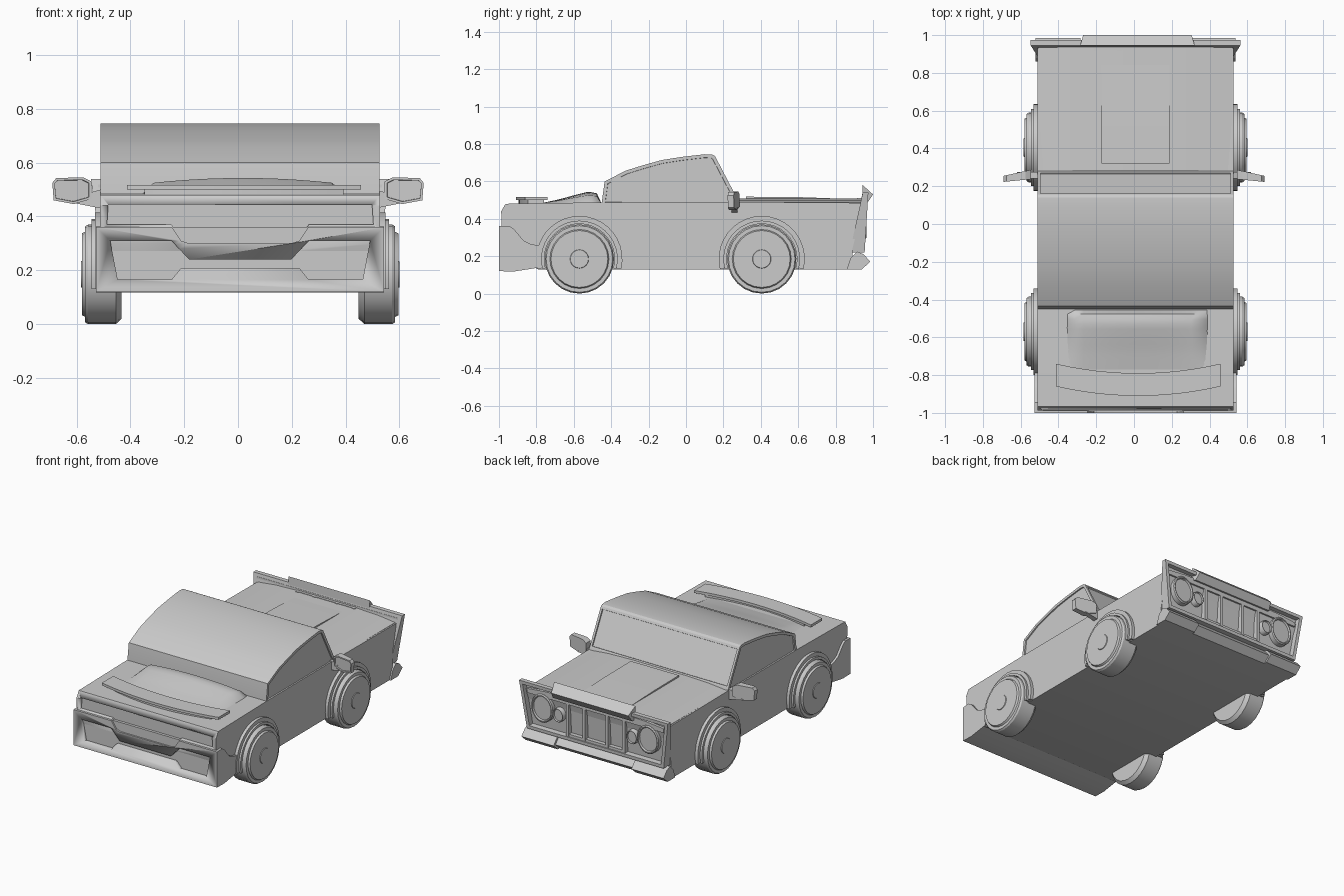
import bpy, bmesh, math
from mathutils import Matrix, Vector

if "Cube" in bpy.data.objects:
    bpy.data.objects.remove(bpy.data.objects["Cube"])

CX = 0.008  # body centre line


def finish(name, bm, angle=25):
    bmesh.ops.recalc_face_normals(bm, faces=bm.faces[:])
    me = bpy.data.meshes.new(name)
    bm.to_mesh(me)
    bm.free()
    ob = bpy.data.objects.new(name, me)
    bpy.context.collection.objects.link(ob)
    bpy.ops.object.select_all(action='DESELECT')
    ob.select_set(True)
    bpy.context.view_layer.objects.active = ob
    bpy.ops.object.shade_smooth_by_angle(angle=math.radians(angle))
    return ob


def prism(name, pts, axis, a, b, insets=(), warp=None):
    """Extrude a 2D outline along an axis; insets = (direction, width, depth)."""
    def place(p, d):
        return {'x': (d, p[0], p[1]), 'y': (p[0], d, p[1]), 'z': (p[0], p[1], d)}[axis]
    bm = bmesh.new()
    lo = [bm.verts.new(place(p, a)) for p in pts]
    hi = [bm.verts.new(place(p, b)) for p in pts]
    bm.faces.new(lo)
    bm.faces.new(hi)
    n = len(pts)
    for i in range(n):
        j = (i + 1) % n
        bm.faces.new((lo[i], lo[j], hi[j], hi[i]))
    if warp:
        for v in bm.verts:
            v.co = warp(v.co)
    bmesh.ops.recalc_face_normals(bm, faces=bm.faces[:])
    bm.normal_update()
    for d, width, depth in insets:
        f = max(bm.faces, key=lambda f: f.normal.dot(Vector(d).normalized()) * (1 + .01 * f.calc_area()))
        bmesh.ops.inset_individual(bm, faces=[f], thickness=width, depth=0, use_even_offset=True)
        bmesh.ops.inset_individual(bm, faces=[f], thickness=.001, depth=-depth, use_even_offset=True)
    return finish(name, bm)


def box(name, x0, x1, y0, y1, z0, z1):
    return prism(name, [(x0, y0), (x1, y0), (x1, y1), (x0, y1)], 'z', z0, z1)


def lathe(name, prof, mat, n=24):
    """Revolve (distance along axis, radius) pairs around local x."""
    bm = bmesh.new()
    rings = [[bm.verts.new(mat @ Vector((d, r * math.cos(t * math.tau / n), r * math.sin(t * math.tau / n))))
              for t in range(n)] for d, r in prof]
    for p, q in zip(rings, rings[1:]):
        for i in range(n):
            j = (i + 1) % n
            bm.faces.new((p[i], p[j], q[j], q[i]))
    bm.faces.new(rings[0])
    bm.faces.new(rings[-1])
    return finish(name, bm, 30)


def cut(ob, cutter):
    m = ob.modifiers.new("cut", 'BOOLEAN')
    m.operation, m.solver, m.object = 'DIFFERENCE', 'EXACT', cutter
    cutter.hide_render = True
    bpy.context.view_layer.objects.active = ob
    bpy.ops.object.modifier_apply(modifier=m.name)
    bpy.data.objects.remove(cutter)


def both(half):
    """Mirror a half outline about the centre line."""
    return [(CX + x, z) for x, z in half] + [(CX - x, z) for x, z in reversed(half)]


# lower body with the recessed tail panel
body = prism("lower_body", [(-.95, .2), (-.985, .3), (-.988, .44), (-.965, .48), (-.45, .488), (.3, .49),
                            (.95, .485), (.89, .24), (.89, .13), (-.79, .13)], 'x', CX - .52, CX + .52)
cut(body, prism("tail_cutter", both([(.19, .28), (.255, .37), (.495, .37), (.49, .445)]), 'y', -1.1, -.972))

# rear bumper with notched top and hexagonal recess
bumper = prism("rear_bumper", [(-1, .12), (-1, .36), (-.945, .362), (-.92, .345), (-.87, .285), (-.83, .265),
                               (-.78, .255), (-.78, .14), (-.92, .118)], 'x', CX - .535, CX + .535)
cut(bumper, prism("notch_cutter", both([(.19, .3), (.22, .31), (.26, .37)]), 'y', -1.1, -.989))
recess = [(.19, .24), (.255, .31), (.483, .31), (.455, .165), (.255, .165), (.22, .208)]
cut(bumper, prism("recess_cutter", both(recess), 'y', -1.1, -.975))

# fastback cabin with inset windows
prism("cabin", [(.285, .47), (.278, .5), (.155, .735), (.14, .743), (.10, .745), (-.02, .731), (-.13, .714), (-.23, .686),
                (-.32, .658), (-.435, .6), (-.45, .49), (-.45, .47)], 'x', CX - .518, CX + .518,
      [((1, 0, 0), .018, .008), ((-1, 0, 0), .018, .008), ((0, .89, .46), .015, .008)])

# bonnet, gently crowned, with a raised centre panel
prism("bonnet", both([(.2, .507), (.38, .501), (.51, .488), (.51, .46)]), 'y', .28, .955)
prism("bonnet_panel", [(.32, .48), (.32, .518), (.6, .516), (.95, .503), (.95, .48)], 'x', CX - .18, CX + .18)

# boot lid bulge
bm = bmesh.new()
bmesh.ops.create_grid(bm, x_segments=16, y_segments=12, size=.5)
curve = [(0, .484), (.3, .505), (.55, .527), (.75, .543), (.88, .541), (1, .525)]
for v in bm.verts:
    u, t = v.co.x * 2, v.co.y + .5
    for (t0, z0), (t1, z1) in zip(curve, curve[1:]):
        if t0 - 1e-6 <= t <= t1 + 1e-6:
            z = z0 + (z1 - z0) * (t - t0) / (t1 - t0)
    z = .484 + (z - .484) * (1 - .4 * u * u)
    if abs(u) > .99 or t > .99:
        z = .478
    v.co = (.018 + .38 * u, -.77 + .32 * t, z)
finish("boot_bulge", bm, 40)


# curved boot spoiler and its foot
def arc(w, y0, y1, n=12):
    us = [-1 + 2 * i / n for i in range(n + 1)]
    return [(.022 + w * u, y0 + .05 * u * u) for u in us] + [(.022 + w * u, y1 + .05 * u * u) for u in reversed(us)]


prism("spoiler", arc(.435, -.91, -.79), 'z', .5, .517)
prism("spoiler_foot", arc(.37, -.895, -.81), 'z', .475, .502)

# nose frame: near vertical front, back face raked
def rake(co):
    h = (.54 - co.z) / .32
    return Vector((co.x, (.975 - .02 * h) if co.y > .5 else (.945 - .07 * h), co.z))


prism("nose_frame", both([(.51, .22), (.555, .54)]), 'y', 0, 1, [((0, 1, 0), .022, .035)], rake)
# pointed lip over the nose
prism("nose_lip", [(.94, .49), (.945, .58), (1.0, .53), (.97, .485)], 'x', CX - .28, CX + .30,
      warp=lambda c: Vector((CX + (c.x - CX) * (1.05 - (c.y - .94)), c.y, c.z)))
# grille surround and bars
for x in (-.21, -.085, .085, .21):
    box("grille_bar", CX + x - .01, CX + x + .01, .915, .955, .245, .51)
box("grille_top_rail", CX - .21, CX + .21, .92, .955, .485, .51)
box("grille_bottom_rail", CX - .21, CX + .21, .915, .95, .24, .26)

# front bumper: pointed outer sections, smaller middle
chin = [(.86, .13), (.88, .19), (.915, .225), (.95, .21), (.985, .17), (.94, .13)]
for s in (1, -1):
    prism("front_bumper_end", chin, 'x', CX + s * .29, CX + s * .53)
prism("front_bumper_middle", [(y - .02 if y > .93 else y, z) for y, z in chin], 'x', CX - .29, CX + .29)

for s in (1, -1):
    side = "right" if s > 0 else "left"
    # headlamps, large and small
    for nm, x, z, rx, rz in (("headlamp", .395, .385, .08, .095), ("inner_lamp", .275, .37, .04, .047)):
        m = (Matrix.Translation((CX + s * x, .90, z)) @ Matrix.Diagonal((rx, 1, rz, 1))
             @ Matrix.Rotation(math.pi / 2, 4, 'Z'))
        lathe(nm + "_" + side, [(0, 1), (.058, 1), (.064, .93), (.064, .86), (.052, .82)], m)
    # wheels and flared arches
    for nm, y in (("rear", -.57), ("front", .405)):
        m = Matrix.Translation((CX, y, .185)) @ Matrix.Diagonal((s, 1, 1, 1))
        lathe(f"{nm}_wheel_{side}", [(.44, .15), (.44, .165), (.462, .185), (.565, .185), (.576, .178), (.576, .158),
                                     (.588, .152), (.588, .05), (.592, .048)], m)
        for tag, r0, r1, x in (("outer", .2, .23, .54), ("inner", .188, .205, .553)):
            a0 = -math.asin(.055 / r1)
            angs = [a0 + (math.pi - 2 * a0) * i / 20 for i in range(21)]
            ring = [(y + r1 * math.cos(a), .185 + r1 * math.sin(a)) for a in angs]
            ring += [(y + r0 * math.cos(a), .185 + r0 * math.sin(a)) for a in reversed(angs)]
            prism(f"{nm}_arch_{tag}_{side}", ring, 'x', CX + s * .5, CX + s * x)
    # door mirrors on short arms
    shape = [(.545, .465), (.545, .53), (.575, .545), (.675, .543), (.69, .525), (.685, .46), (.61, .446)]
    prism("mirror_" + side, [(s * x, z) for x, z in shape], 'y', .228, .278, [((0, -1, 0), .009, .008)],
          lambda c: Vector((c.x, c.y + .01 - (abs(c.x) - .54) * (.1 if c.y < .25 else .22), c.z)))
    arm = [(.51, .43), (.51, .5), (.545, .49), (.62, .452), (.56, .44)]
    prism("mirror_arm_" + side, [(s * x, z) for x, z in arm], 'y', .242, .275)
